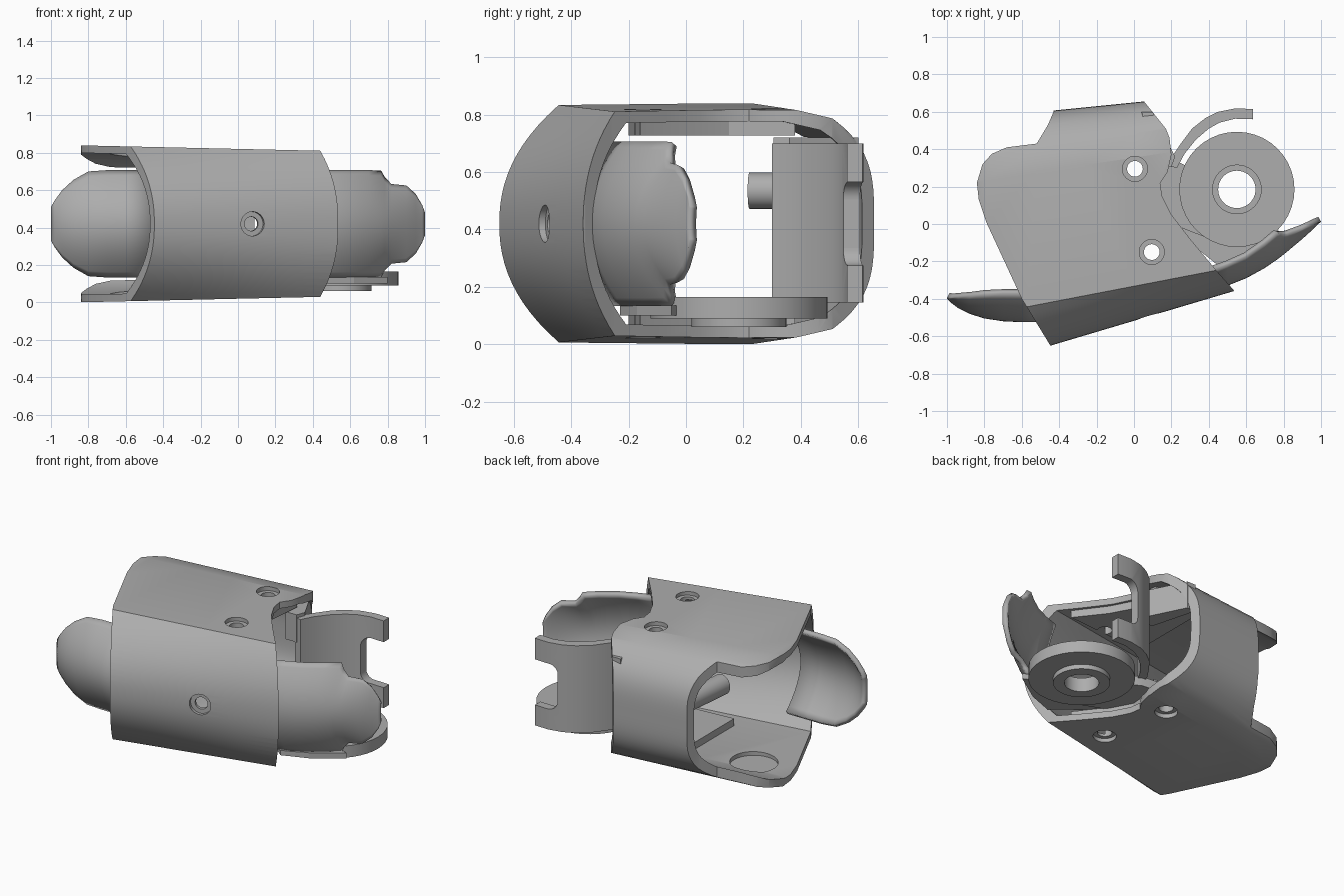
import bpy, bmesh, math
from mathutils import Vector

if "Cube" in bpy.data.objects:
    bpy.data.objects.remove(bpy.data.objects["Cube"])

MID = 0.42  # height of the symmetry plane

grey = bpy.data.materials.new("satin grey")
grey.use_nodes = True
grey.diffuse_color = (0.42, 0.42, 0.42, 1)
grey.node_tree.nodes["Principled BSDF"].inputs["Base Color"].default_value = (0.42, 0.42, 0.42, 1)


def make(name, bm):
    bmesh.ops.recalc_face_normals(bm, faces=bm.faces)
    mesh = bpy.data.meshes.new(name)
    bm.to_mesh(mesh)
    bm.free()
    mesh.materials.append(grey)
    ob = bpy.data.objects.new(name, mesh)
    bpy.context.collection.objects.link(ob)
    return ob


def prism(name, outline, z0, z1):
    bm = bmesh.new()
    face = bm.faces.new([bm.verts.new((x, y, z0)) for x, y in outline])
    new = bmesh.ops.extrude_face_region(bm, geom=[face])["geom"]
    bmesh.ops.translate(bm, vec=(0, 0, z1 - z0),
                        verts=[v for v in new if isinstance(v, bmesh.types.BMVert)])
    return make(name, bm)


def rod(name, centre, axis, radius, depth):
    bm = bmesh.new()
    bmesh.ops.create_cone(bm, cap_ends=True, segments=40, radius1=radius, radius2=radius, depth=depth)
    turn = Vector((0, 0, 1)).rotation_difference(Vector(axis)).to_matrix()
    bmesh.ops.rotate(bm, matrix=turn, verts=bm.verts)
    bmesh.ops.translate(bm, vec=centre, verts=bm.verts)
    return make(name, bm)


def boolean(ob, cutter, operation="DIFFERENCE", keep=False):
    cutter.hide_render = True
    mod = ob.modifiers.new("cut", "BOOLEAN")
    mod.operation, mod.object, mod.solver = operation, cutter, "EXACT"
    bpy.context.view_layer.update()
    graph = bpy.context.evaluated_depsgraph_get()
    mesh = bpy.data.meshes.new_from_object(ob.evaluated_get(graph))
    ob.modifiers.clear()
    ob.data = mesh
    if not keep:
        bpy.data.objects.remove(cutter)


def smooth(ob, angle=32):
    bpy.ops.object.select_all(action="DESELECT")
    ob.select_set(True)
    bpy.context.view_layer.objects.active = ob
    bpy.ops.object.shade_smooth_by_angle(angle=math.radians(angle))


def section(x, wall):
    # closed cross-section: bulged front, flat top and bottom, rounded back
    k = (x + 1) / 2
    half = 0.423 - 0.045 * k - wall * 0.9
    low = half - 0.03  # the plates dip slightly before the back wall
    front_mid, front_edge = -0.815 + 0.595 * k + wall, -0.525 + 0.385 * k + wall
    back_mid, back_edge = 0.55 + 0.20 * k - wall, 0.335 + 0.30 * k - wall
    steps = [i / 12 for i in range(-12, 13)]
    loop = [(x, front_mid + (front_edge - front_mid) * abs(t) ** 2.2, MID + half * t) for t in steps]
    loop.append((x, back_edge - 0.13, MID + half))
    loop += [(x, back_mid + (back_edge - back_mid) * abs(t) ** 3.5, MID + low * t) for t in reversed(steps)]
    loop.append((x, back_edge - 0.13, MID - half))
    return loop


def loft(name, reach, wall):
    bm = bmesh.new()
    rings = [[bm.verts.new(p) for p in section(reach * (i / 4 - 1), wall)] for i in range(9)]
    n = len(rings[0])
    for a, b in zip(rings, rings[1:]):
        for i in range(n):
            j = (i + 1) % n
            bm.faces.new((a[i], a[j], b[j], b[i]))
    bm.faces.new(rings[0])
    bm.faces.new(rings[-1])
    return make(name, bm)


# Main housing: hollow tube trimmed to its plan outline
housing = loft("housing", 1.05, 0)
boolean(housing, loft("housing_cavity", 1.2, 0.045))
plan = [(-0.38, -0.76), (0.60, -0.46), (0.53, -0.35), (0.45, -0.26), (0.3, -0.08), (0.2, 0.05),
        (0.15, 0.15), (0.14, 0.22), (0.18, 0.28), (0.2, 0.37), (0.19, 0.46), (0.17, 0.51),
        (0.05, 0.66), (0, 0.75), (-0.45, 0.75), (-0.43, 0.6), (-0.46, 0.53), (-0.52, 0.43),
        (-0.68, 0.41), (-0.76, 0.375), (-0.81, 0.32), (-0.84, 0.22), (-0.83, 0.13),
        (-0.79, 0.01), (-0.6, -0.4)]
boolean(housing, prism("plan_cutter", plan, -0.3, 1.2), "INTERSECT")

# Inner pads against the top and bottom plates
pad_plan = [(-0.2, -0.2), (0.34, -0.16), (0.2, 0.02), (0.13, 0.15), (0.15, 0.38), (-0.2, 0.33)]
pads = [prism("upper_inner_pad", pad_plan, 0.727, 0.785),
        prism("lower_inner_pad", pad_plan, 0.055, 0.1)]

# Screw holes through both plates, with counterbores
for x, y in ((0.005, 0.295), (0.095, -0.15)):
    drill = rod("drill", (x, y, MID), (0, 0, 1), 0.042, 2)
    for ob in pads:
        boolean(ob, drill, keep=True)
    boolean(housing, drill)
    for side in (-1, 1):
        boolean(housing, rod("counterbore", (x, y, MID + side * 0.41), (0, 0, 1), 0.067, 0.07))

# Screw hole in the front wall
normal = (0.287, -0.958, 0)
boolean(housing, rod("front_drill", (0.08, -0.5, MID), normal, 0.038, 0.3))
boolean(housing, rod("front_counterbore", (0.08, -0.5, MID), normal, 0.065, 0.06))

# Blind round seats inside the pivot lugs
for side in (-1, 1):
    boolean(housing, rod("seat_cutter", (-0.57, 0.13, MID + side * 0.365), (0, 0, 1), 0.14, 0.06))
smooth(housing)
for ob in pads:
    smooth(ob)

# Knuckle disc with neck, boss and bore
hub = (0.55, 0.185)
disc = rod("knuckle_disc", (*hub, 0.127), (0, 0, 1), 0.308, 0.075)
neck = prism("knuckle_neck", [(0.05, 0.0), (0.2, 0.0), (0.38, -0.07), (0.6, -0.04), (0.6, 0.3),
                              (0.4, 0.36), (0.3, 0.3), (0.22, 0.34), (0.05, 0.36)], 0.095, 0.155)
boss = rod("knuckle_boss", (*hub, 0.08), (0, 0, 1), 0.165, 0.04)
boolean(disc, neck, "UNION")
boolean(disc, boss, "UNION")
boolean(disc, rod("bore", (*hub, 0.1), (0, 0, 1), 0.1, 0.5))
boolean(disc, rod("bore_step", (*hub, 0.17), (0, 0, 1), 0.13, 0.04))
smooth(disc)
prism("knuckle_web", [(0.15, 0.02), (0.46, -0.23), (0.62, -0.17), (0.8, -0.05), (0.7, 0.0),
                      (0.4, -0.05)], 0.1, 0.135)


def cover(name, rows):
    # curved end cover: rows of (x, outer y, half height, bulge)
    bm = bmesh.new()
    grid = [[bm.verts.new((x, y + bulge * (i / 10) ** 2, MID + half * i / 10)) for i in range(-10, 11)]
            for x, y, half, bulge in rows]
    for a, b in zip(grid, grid[1:]):
        for i in range(20):
            bm.faces.new((a[i], a[i + 1], b[i + 1], b[i]))
    ob = make(name, bm)
    # keep the outer skin facing the front so the wall grows inward
    if sum(p.normal.y for p in ob.data.polygons) > 0:
        ob.data.flip_normals()
    mod = ob.modifiers.new("wall", "SOLIDIFY")
    mod.thickness, mod.offset = 0.03, -1
    smooth(ob, 40)


cover("rounded_end_cover",
      [(-1, -0.4, 0.09, 0.005), (-0.98, -0.42, 0.125, 0.025), (-0.94, -0.45, 0.18, 0.06),
       (-0.88, -0.48, 0.235, 0.095), (-0.8, -0.505, 0.28, 0.13), (-0.7, -0.52, 0.287, 0.15),
       (-0.6, -0.525, 0.287, 0.155), (-0.46, -0.525, 0.287, 0.155)])
cover("stepped_end_cover",
      [(0.4, -0.355, 0.287, 0.1), (0.5, -0.33, 0.287, 0.11), (0.6, -0.29, 0.287, 0.115),
       (0.7, -0.235, 0.287, 0.13), (0.765, -0.19, 0.285, 0.14), (0.785, -0.175, 0.25, 0.12),
       (0.82, -0.147, 0.213, 0.09), (0.9, -0.08, 0.205, 0.05), (0.95, -0.035, 0.16, 0.027),
       (0.985, 0, 0.1, 0.008), (1, 0.012, 0.06, 0)])

# Curved guard behind the knuckle, with a rounded slot in its free end
outer = [(0.185, 0.31), (0.21, 0.37), (0.25, 0.43), (0.31, 0.51), (0.38, 0.565), (0.45, 0.6),
         (0.54, 0.618), (0.635, 0.615)]
inner = [(0.635, 0.56), (0.54, 0.563), (0.46, 0.543), (0.4, 0.51), (0.33, 0.45), (0.27, 0.375),
         (0.23, 0.3)]
guard = prism("knuckle_guard", outer + inner, 0.145, 0.7)
for x, half in ((0.48, 0.085), (0.54, 0.145)):
    slot = [(x, 0.4), (0.8, 0.4), (0.8, 0.8), (x, 0.8)]
    boolean(guard, prism("slot_cutter", slot, MID - half, MID + half))
for side in (-1, 1):
    boolean(guard, rod("slot_corner", (0.54, 0.6, MID + side * 0.085), (0, 1, 0), 0.06, 0.4))
smooth(guard)

# Rib joining the guard to the back wall
prism("guard_rib", [(0.12, 0.305), (0.2, 0.305), (0.22, 0.36), (0.1, 0.6), (0.04, 0.6)], 0.545, 0.72)

# Screw post reaching in from the back wall
post = rod("screw_post", (-0.39, 0.4, 0.535), (-0.1, -1, 0), 0.063, 0.36)
smooth(post)
